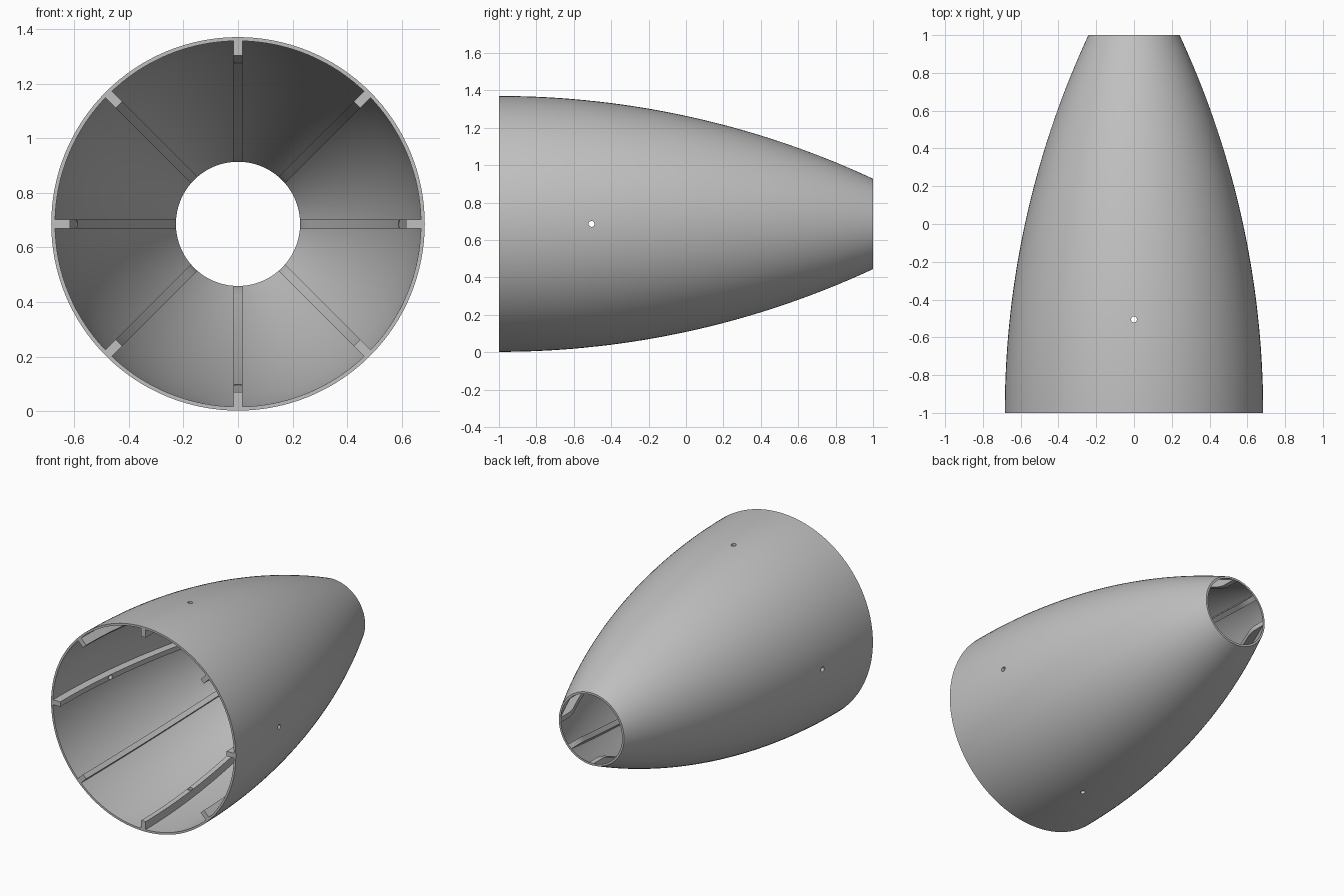
import bpy, bmesh, math
from mathutils import Matrix, Vector

cube = bpy.data.objects.get("Cube")
if cube:
    bpy.data.objects.remove(cube, do_unlink=True)

AXIS_Z = 0.686      # height of the centre line
BASE_R = 0.684      # radius at the open front
ARC_R = 4.74        # radius of the ogive curve
WALL = 0.014
RIB_DEPTH = 0.068
RIB_HALF = 0.0165
TIP_BORE = 0.227    # clear opening at the narrow end
ROWS, SEGMENTS = 40, 128

grey = bpy.data.materials.new("light_grey")
grey.use_nodes = True
colour = (0.53, 0.53, 0.53, 1)
grey.diffuse_color = colour
grey.node_tree.nodes["Principled BSDF"].inputs["Base Color"].default_value = colour


def radius(y):
    """Outer radius of the ogive at y."""
    return BASE_R - ARC_R + math.sqrt(ARC_R ** 2 - (y + 1) ** 2)


def make_object(name, bm):
    bmesh.ops.recalc_face_normals(bm, faces=bm.faces)
    mesh = bpy.data.meshes.new(name)
    bm.to_mesh(mesh)
    bm.free()
    mesh.materials.append(grey)
    obj = bpy.data.objects.new(name, mesh)
    bpy.context.collection.objects.link(obj)
    obj.location.z = AXIS_Z
    return obj


def smooth(obj):
    bpy.ops.object.select_all(action='DESELECT')
    obj.select_set(True)
    bpy.context.view_layer.objects.active = obj
    bpy.ops.object.shade_smooth_by_angle(angle=math.radians(30))


def drill(obj, cutter):
    mod = obj.modifiers.new("holes", 'BOOLEAN')
    mod.operation = 'DIFFERENCE'
    mod.solver = 'EXACT'
    mod.object = cutter
    bpy.context.view_layer.objects.active = obj
    bpy.ops.object.modifier_apply(modifier=mod.name)


ys = [-1 + 2 * i / ROWS for i in range(ROWS + 1)]

# Hollow shell: closed wall section revolved round the long axis
section = [(radius(y), y) for y in ys] + [(radius(y) - WALL, y) for y in reversed(ys)]
bm = bmesh.new()
rings = []
for s in range(SEGMENTS):
    a = math.tau * s / SEGMENTS
    rings.append([bm.verts.new((r * math.cos(a), y, r * math.sin(a))) for r, y in section])
n = len(section)
for s in range(SEGMENTS):
    here, after = rings[s], rings[(s + 1) % SEGMENTS]
    for i in range(n):
        j = (i + 1) % n
        bm.faces.new((here[i], here[j], after[j], after[i]))
shell = make_object("shell", bm)

# Cutter: four radial pin holes
bm = bmesh.new()
for k in range(4):
    turn = Matrix.Rotation(k * math.pi / 2, 4, 'Y')
    place = turn @ Matrix.Translation((0, -0.505, 0.6))
    bmesh.ops.create_cone(bm, cap_ends=True, segments=24, radius1=0.0158,
                          radius2=0.0158, depth=0.4, matrix=place)
cutter = make_object("hole_cutter", bm)
cutter.hide_render = True
bpy.context.view_layer.update()

drill(shell, cutter)
smooth(shell)

# Eight inner ribs following the shell, trimmed to the tip opening
for k in range(8):
    bm = bmesh.new()
    turn = Matrix.Rotation(k * math.pi / 4, 3, 'Y')
    strips = []
    for y in ys:
        outer = radius(y) - WALL * 0.7
        inner = max(radius(y) - RIB_DEPTH, TIP_BORE)
        corners = [(-RIB_HALF, outer), (RIB_HALF, outer), (RIB_HALF, inner), (-RIB_HALF, inner)]
        strips.append([bm.verts.new(turn @ Vector((x, y, r))) for x, r in corners])
    for a, b in zip(strips, strips[1:]):
        for i in range(4):
            j = (i + 1) % 4
            bm.faces.new((a[i], a[j], b[j], b[i]))
    bm.faces.new(strips[0])
    bm.faces.new(strips[-1])
    rib = make_object(f"rib_{k + 1}", bm)
    bpy.context.view_layer.update()
    if k % 2 == 0:
        drill(rib, cutter)
    smooth(rib)

bpy.data.objects.remove(cutter, do_unlink=True)
